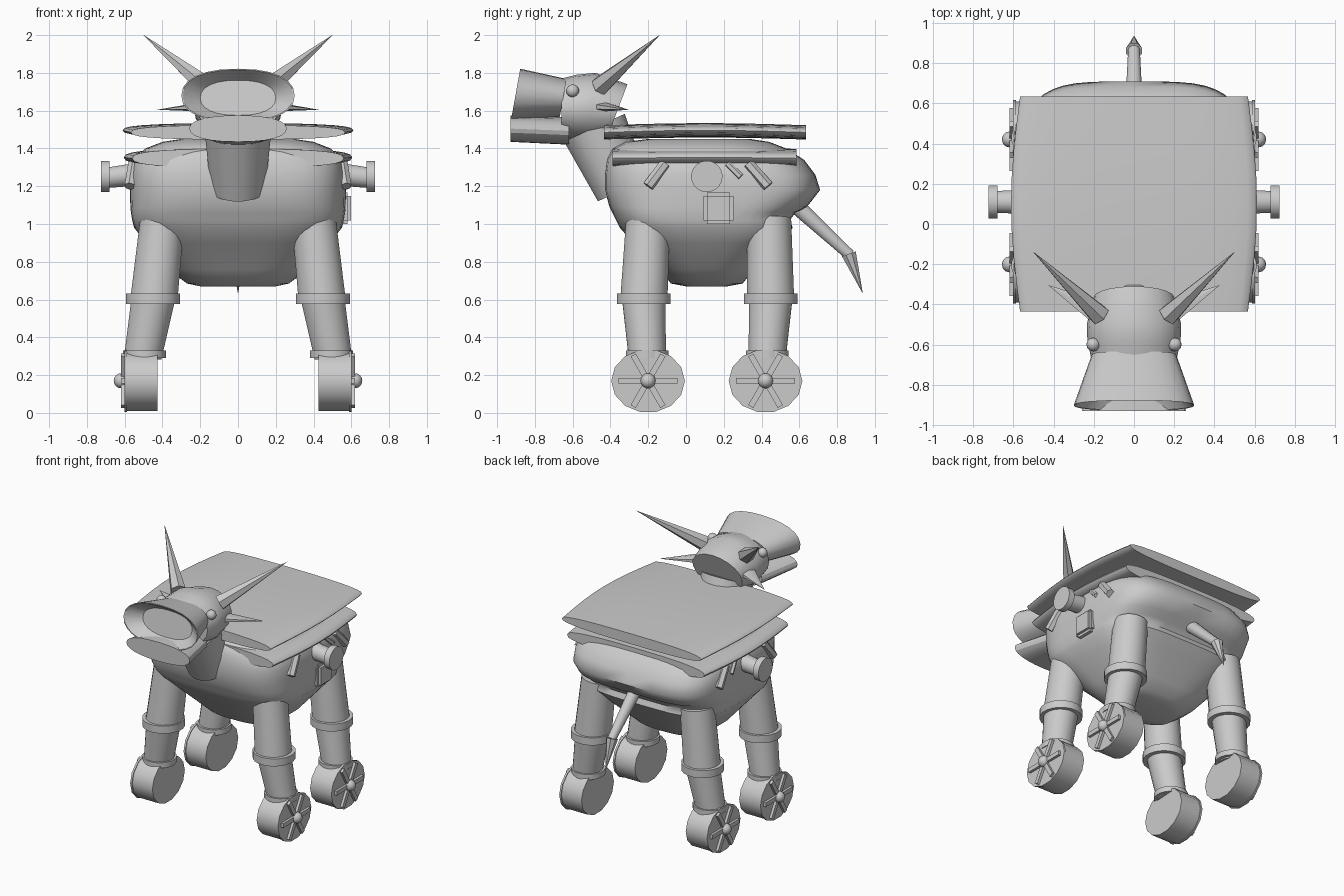
import bpy, bmesh
from math import sin, cos, pi, radians, copysign
from mathutils import Vector as V

if "Cube" in bpy.data.objects:
    bpy.data.objects.remove(bpy.data.objects["Cube"])

grey = bpy.data.materials.new("plain_grey")
grey.use_nodes = True
grey.diffuse_color = (0.6, 0.6, 0.6, 1)
grey.node_tree.nodes["Principled BSDF"].inputs["Base Color"].default_value = (0.6, 0.6, 0.6, 1)

X, Y, Z = V((1, 0, 0)), V((0, 1, 0)), V((0, 0, 1))


def finish(name, bm, angle=30):
    bmesh.ops.recalc_face_normals(bm, faces=bm.faces)
    mesh = bpy.data.meshes.new(name)
    bm.to_mesh(mesh)
    bm.free()
    obj = bpy.data.objects.new(name, mesh)
    bpy.context.collection.objects.link(obj)
    mesh.materials.append(grey)
    bpy.ops.object.select_all(action="DESELECT")
    obj.select_set(True)
    bpy.context.view_layer.objects.active = obj
    bpy.ops.object.shade_smooth_by_angle(angle=radians(angle))
    return obj


def ring(center, u, v, n=24, power=2, turn=0):
    """Superellipse of points around a center, spanned by the half axes u and v."""
    points = []
    for i in range(n):
        a = 2 * pi * (i + turn) / n
        c, s = cos(a), sin(a)
        points.append(V(center) + u * copysign(abs(c) ** (2 / power), c)
                      + v * copysign(abs(s) ** (2 / power), s))
    return points


def loft(name, rings, angle=30):
    bm = bmesh.new()
    loops = [[bm.verts.new(p) for p in r] for r in rings]
    n = len(loops[0])
    for a, b in zip(loops, loops[1:]):
        for i in range(n):
            bm.faces.new((a[i], a[(i + 1) % n], b[(i + 1) % n], b[i]))
    bm.faces.new(loops[0])
    bm.faces.new(loops[-1])
    return finish(name, bm, angle)


def tube(name, a, b, ra, rb, n=16, flat=1, angle=30):
    """Round bar or cone from a to b; flat squashes it along its upper axis."""
    a, b = V(a), V(b)
    d = (b - a).normalized()
    u = d.cross(Z if abs(d.z) < 0.9 else Y).normalized()
    w = u.cross(d)
    return loft(name, [ring(p, u * r, w * r * flat, n, turn=0.5)
                       for p, r in ((a, ra), (b, rb))], angle)


def ball(name, center, r):
    bm = bmesh.new()
    bmesh.ops.create_uvsphere(bm, u_segments=12, v_segments=8, radius=r)
    bmesh.ops.translate(bm, verts=bm.verts, vec=center)
    return finish(name, bm, 50)


# Body: height, half width, front, back, squareness
levels = [(0.67, 0.20, 0.00, 0.22, 2.6), (0.685, 0.27, -0.08, 0.30, 2.8),
          (0.76, 0.37, -0.14, 0.36, 3), (0.9, 0.485, -0.28, 0.50, 3.4),
          (0.98, 0.55, -0.35, 0.565, 3.8), (1.02, 0.56, -0.37, 0.55, 4),
          (1.06, 0.567, -0.39, 0.58, 4),
          (1.09, 0.57, -0.405, 0.64, 4), (1.18, 0.572, -0.43, 0.71, 4),
          (1.26, 0.57, -0.43, 0.685, 4), (1.34, 0.55, -0.42, 0.625, 3.8),
          (1.4, 0.49, -0.39, 0.53, 3.4), (1.435, 0.4, -0.32, 0.44, 3),
          (1.45, 0.3, -0.2, 0.34, 2.8)]
loft("body", [ring((0, (f + b) / 2, z), X * w, Y * (b - f) / 2, 48, p)
              for z, w, f, b, p in levels], 55)


# Bowed slabs on the back
def slab(name, front, back, z, half, width, rise):
    rings = []
    for i in range(9):
        t = i / 8
        bow = sin(pi * t)
        rings.append(ring((0, front + (back - front) * t, z + rise * bow),
                          X * (width - 0.045 * (1 - bow)), Z * half, 28, 2.7))
    loft(name, rings, 40)


slab("upper_saddle_slab", -0.435, 0.635, 1.485, 0.038, 0.612, 0.011)
slab("lower_saddle_slab", -0.39, 0.585, 1.348, 0.05, 0.605, 0.004)

# Neck and head
tube("neck", (0, -0.335, 1.18), (0, -0.485, 1.51), 0.147, 0.18)
head = [(-0.66, 1.615, 0.215, 0.155, 0), (-0.58, 1.615, 0.232, 0.175, 0),
        (-0.5, 1.615, 0.235, 0.185, 0.02), (-0.365, 1.595, 0.2, 0.145, 0.055)]
loft("head", [ring((0, y, z), X * w, Z * h + Y * lean, 20) for y, z, w, h, lean in head])

# Flared snout with a sunken mouth, and the jaw below it
snout = [(-0.65, 1.668, 0.21, 0.1), (-0.903, 1.68, 0.3, 0.142),
         (-0.902, 1.68, 0.293, 0.136), (-0.82, 1.668, 0.2, 0.093)]
loft("snout", [ring((0, y, z), X * w, Z * h + Y * h * 0.18, 24, 2.3) for y, z, w, h in snout])
loft("jaw", [ring((0, -0.62, 1.493), X * 0.185, Z * 0.073, 24, 2.3),
             ring((0, -0.93, 1.505), X * 0.258, Z * 0.07, 24, 2.3)])

# Tail with a pointed tip
tube("tail", (0, 0.58, 1.1), (0, 0.868, 0.835), 0.045, 0.03, 12)
tube("tail_tip", (0, 0.862, 0.842), (0, 0.935, 0.635), 0.042, 0.001, 8)

# Buckle on one flank only
bm = bmesh.new()
bmesh.ops.create_cube(bm, size=1)
bmesh.ops.scale(bm, verts=bm.verts, vec=(0.06, 0.16, 0.165))
bmesh.ops.bevel(bm, geom=bm.edges[:], offset=0.018, segments=2, affect="EDGES")
bmesh.ops.translate(bm, verts=bm.verts, vec=(0.568, 0.172, 1.083))
finish("flank_buckle", bm)

for s, side in ((1, "left"), (-1, "right")):
    # Features of the head
    ball(side + "_eye", (s * 0.203, -0.6, 1.705), 0.034)
    tube(side + "_horn", (s * 0.17, -0.455, 1.73), (s * 0.5, -0.14, 2.0), 0.055, 0.001, 6)
    tube(side + "_ear", (s * 0.2, -0.43, 1.62), (s * 0.425, -0.305, 1.605), 0.06, 0.001, 6, 0.4)

    # Side plug
    tube(side + "_plug_stem", (s * 0.52, 0.11, 1.265), (s * 0.69, 0.11, 1.245), 0.062, 0.055)
    tube(side + "_plug_disc", (s * 0.68, 0.11, 1.252), (s * 0.725, 0.11, 1.252), 0.083, 0.083, 24)

    # Struts under the slabs
    for label, low, high in (("front", -0.2, -0.11), ("rear", 0.435, 0.33)):
        tube(f"{side}_{label}_strut", (s * 0.572, low, 1.2), (s * 0.552, high, 1.32),
             0.03, 0.03, 6)
    tube(side + "_thin_strut", (s * 0.57, 0.29, 1.25), (s * 0.552, 0.22, 1.32), 0.018, 0.018, 6)

    for label, hip, knee, ankle, axle in (("front", -0.2, -0.223, -0.205, -0.201),
                                          ("rear", 0.44, 0.448, 0.43, 0.421)):
        name = f"{side}_{label}_"
        # Leg with two collars
        tube(name + "upper_leg", (s * 0.4, hip, 1.03), (s * 0.445, knee, 0.6), 0.118, 0.126, 20)
        tube(name + "knee_collar", (s * 0.45, knee, 0.577), (s * 0.45, knee, 0.632),
             0.144, 0.144, 20)
        tube(name + "lower_leg", (s * 0.45, knee, 0.6), (s * 0.503, ankle, 0.3), 0.116, 0.1, 20)
        tube(name + "ankle_collar", (s * 0.495, ankle, 0.29), (s * 0.495, ankle, 0.33),
             0.115, 0.115, 20)

        # Wheel with rim plate, spokes and hub
        for part, x0, x1, size in (("wheel", 0.425, 0.592, 0.97), ("rim_plate", 0.588, 0.602, 1)):
            loft(name + part, [ring((s * x, axle, 0.169), Y * 0.195 * size, Z * 0.168 * size, 14)
                               for x in (x0, x1)])
        for k in range(3):
            arm = V((0, cos(k * pi / 3), sin(k * pi / 3))) * 0.157
            c = V((s * 0.605, axle, 0.17))
            tube(f"{name}spoke_{k + 1}", c - arm, c + arm, 0.022, 0.022, 4)
        ball(name + "hub", (s * 0.618, axle, 0.17), 0.04)
